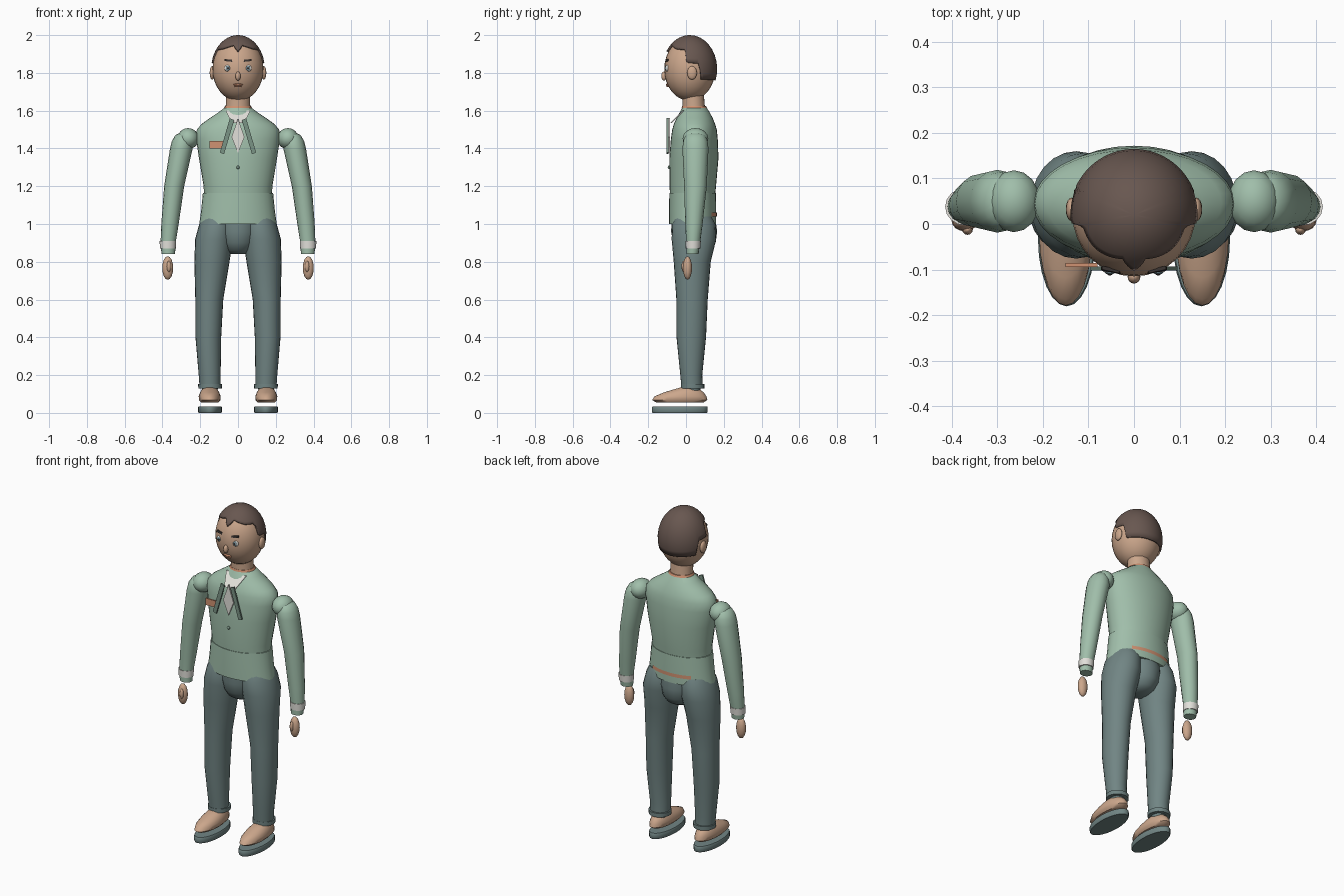
import bpy, bmesh, math
from mathutils import Vector, Matrix

cube = bpy.data.objects.get("Cube")
if cube:
    bpy.data.objects.remove(cube, do_unlink=True)


def make_material(name, rgb):
    # 8-bit display colour converted to linear
    lin = [((c / 255 + 0.055) / 1.055) ** 2.4 for c in rgb] + [1]
    m = bpy.data.materials.new(name)
    m.use_nodes = True
    m.diffuse_color = lin
    m.node_tree.nodes["Principled BSDF"].inputs["Base Color"].default_value = lin
    return m


JACKET = make_material("sage_green", (160, 190, 170))
TROUSER = make_material("slate_grey", (113, 133, 132))
LAPEL = make_material("dark_sage", (122, 147, 133))
SKIN = make_material("skin", (204, 167, 140))
HAIR = make_material("brown_hair", (104, 87, 80))
WHITE = make_material("off_white", (226, 224, 218))
ORANGE = make_material("dusty_orange", (208, 146, 114))
EYE = make_material("eye_blue_grey", (120, 145, 155))
DARK = make_material("near_black", (58, 52, 50))


def finish(name, bm, mat, angle=45):
    bmesh.ops.recalc_face_normals(bm, faces=bm.faces)
    mesh = bpy.data.meshes.new(name)
    bm.to_mesh(mesh)
    bm.free()
    mesh.materials.append(mat)
    obj = bpy.data.objects.new(name, mesh)
    bpy.context.collection.objects.link(obj)
    bpy.ops.object.select_all(action="DESELECT")
    obj.select_set(True)
    bpy.context.view_layer.objects.active = obj
    bpy.ops.object.shade_smooth_by_angle(angle=math.radians(angle))
    return obj


def loft(name, rings, mat, side=1, seg=24, keep=None):
    """Stack ellipses given as (z, centre x, centre y, radius x, radius y)."""
    bm = bmesh.new()
    rows = []
    for z, cx, cy, rx, ry in rings:
        rows.append([bm.verts.new((side * cx + rx * math.cos(a), cy + ry * math.sin(a), z))
                     for a in (math.tau * i / seg for i in range(seg))])
    for a, b in zip(rows, rows[1:]):
        for i in range(seg):
            j = (i + 1) % seg
            bm.faces.new((a[i], a[j], b[j], b[i]))
    if keep:
        gone = [f for f in bm.faces if not keep(f.calc_center_median())]
        bmesh.ops.delete(bm, geom=gone, context="FACES")
    else:
        bm.faces.new(rows[0])
        bm.faces.new(rows[-1])
    return finish(name, bm, mat)


def ball(name, centre, radii, mat, seg=24):
    bm = bmesh.new()
    bmesh.ops.create_uvsphere(bm, u_segments=seg, v_segments=seg // 2, radius=1,
                              matrix=Matrix.LocRotScale(Vector(centre), None, Vector(radii)))
    return finish(name, bm, mat)


def plate(name, outline, mat, thickness=0.008):
    """Flat outline of 3D points, thickened towards the back."""
    bm = bmesh.new()
    face = bm.faces.new([bm.verts.new(p) for p in outline])
    new = bmesh.ops.extrude_face_region(bm, geom=[face])["geom"]
    bmesh.ops.translate(bm, vec=(0, thickness, 0),
                        verts=[v for v in new if isinstance(v, bmesh.types.BMVert)])
    return finish(name, bm, mat, 30)


# Torso and jacket skirt
loft("jacket_body", [(1.16, 0, .035, .180, .120), (1.2, 0, .036, .182, .123),
                     (1.35, 0, .042, .207, .130), (1.45, 0, .044, .222, .124),
                     (1.5, 0, .045, .218, .118), (1.53, 0, .045, .192, .109),
                     (1.56, 0, .046, .150, .096), (1.59, 0, .046, .105, .080),
                     (1.62, 0, .045, .066, .062)], JACKET, seg=32)
loft("jacket_skirt", [(1.0, 0, .035, .205, .125), (1.08, 0, .035, .194, .125),
                      (1.165, 0, .035, .186, .123)], JACKET, seg=32)
loft("back_stripe", [(1.04, 0, .035, .203, .128), (1.06, 0, .035, .200, .128)], ORANGE,
     seg=64, keep=lambda c: c.y > 0 and abs(c.x) < .13)
loft("pelvis", [(.84, 0, .045, .045, .05), (.86, 0, .045, .075, .085),
                (.90, 0, .045, .098, .112), (.96, 0, .043, .112, .122),
                (1.03, 0, .04, .115, .115)], TROUSER)

# Neck and collar line
loft("neck", [(1.59, 0, .042, .068, .062), (1.64, 0, .04, .064, .058),
              (1.72, 0, .035, .064, .058)], SKIN)
loft("collar_line", [(1.614, 0, .044, .074, .067), (1.625, 0, .043, .068, .063)], ORANGE)

# Shirt front, lapels, badge and button
plate("shirt_collar", [(-.065, -.018, 1.6), (-.035, -.082, 1.535),
                       (.035, -.082, 1.535), (.065, -.018, 1.6)], WHITE)
plate("shirt_front", [(0, -.092, 1.56), (-.034, -.092, 1.46),
                      (0, -.092, 1.375), (.034, -.092, 1.46)], WHITE)
for s, side in ((1, "left"), (-1, "right")):
    plate(side + "_lapel", [(s * .02, -.102, 1.55), (s * .043, -.102, 1.56),
                            (s * .096, -.102, 1.378), (s * .074, -.102, 1.37)], LAPEL, .009)
plate("badge", [(-.15, -.094, 1.4), (-.08, -.094, 1.4),
                (-.08, -.094, 1.44), (-.15, -.094, 1.44)], ORANGE)
ball("button", (0, -.09, 1.3), (.009, .007, .009), LAPEL, 12)

# Head and face
ball("head", (0, .02, 1.82), (.135, .135, .168), SKIN, 32)
ball("nose", (0, -.116, 1.783), (.014, .015, .024), SKIN, 16)
ball("upper_lip", (0, -.098, 1.738), (.027, .009, .006), ORANGE, 12)
ball("lower_lip", (0, -.095, 1.729), (.02, .009, .005), ORANGE, 12)
for s, side in ((1, "left"), (-1, "right")):
    ball(side + "_eye", (s * .053, -.099, 1.825), (.019, .009, .018), WHITE, 16)
    ball(side + "_iris", (s * .053, -.105, 1.825), (.012, .006, .013), EYE, 16)
    ball(side + "_pupil", (s * .053, -.110, 1.825), (.006, .003, .006), DARK, 12)
    plate(side + "_brow", [(s * .03, -.11, 1.858), (s * .072, -.102, 1.863),
                           (s * .07, -.1, 1.873), (s * .032, -.108, 1.87)], DARK)
    ball(side + "_ear", (s * .137, .032, 1.8), (.013, .026, .036), SKIN, 16)

# Hair cap: hairline height by angle away from the face
HAIRLINE = [(0, 1.915), (15, 1.95), (50, 1.93), (78, 1.925), (83, 1.855),
            (111, 1.85), (115, 1.765), (181, 1.76)]


def hairline(deg):
    for (a, za), (b, zb) in zip(HAIRLINE, HAIRLINE[1:]):
        if deg <= b:
            return za + (zb - za) * (deg - a) / (b - a)


bm = bmesh.new()
columns, rows = 96, 10
grid = []
for i in range(columns):
    az = 360 * i / columns
    low = math.asin((hairline(min(az, 360 - az)) - 1.82) / .18)
    t = math.radians(az)
    col = []
    for j in range(rows + 1):
        e = low + (math.pi / 2 - low) * j / rows
        col.append(bm.verts.new((.142 * math.sin(t) * math.cos(e),
                                 .02 - .145 * math.cos(t) * math.cos(e),
                                 1.82 + .18 * math.sin(e))))
    grid.append(col)
for i in range(columns):
    a, b = grid[i], grid[(i + 1) % columns]
    for j in range(rows):
        bm.faces.new((a[j], b[j], b[j + 1], a[j + 1]))
bmesh.ops.remove_doubles(bm, verts=bm.verts, dist=.0001)
hair = finish("hair", bm, HAIR)
shell = hair.modifiers.new("thickness", "SOLIDIFY")
shell.thickness = .012
shell.offset = -1

# Limbs, built once for each side
for s, side in ((1, "left"), (-1, "right")):
    ball(side + "_shoulder", (s * .264, .05, 1.452), (.057, .068, .056), JACKET, 16)
    loft(side + "_sleeve", [(1.482, .288, .05, .02, .025), (1.47, .29, .05, .042, .05),
                            (1.44, .294, .05, .056, .064), (1.4, .3, .05, .060, .069),
                            (1.2, .338, .05, .053, .060), (1.0, .36, .042, .046, .046),
                            (.9, .370, .038, .040, .037), (.84, .369, .034, .036, .032)],
         JACKET, s, 16)
    loft(side + "_shirt_cuff", [(.87, .371, .037, .042, .039), (.91, .371, .038, .044, .041)],
         WHITE, s, 16)
    ball(side + "_hand", (s * .372, .008, .767), (.029, .024, .062), SKIN, 16)
    ball(side + "_thumb", (s * .366, -.012, .775), (.012, .012, .03), SKIN, 12)
    loft(side + "_leg", [(1.04, .112, .04, .075, .095), (1.0, .115, .041, .09, .114),
                         (.92, .127, .042, .1, .118), (.8, .138, .033, .093, .098),
                         (.6, .152, .032, .074, .083), (.4, .157, .028, .068, .078),
                         (.2, .15, .028, .058, .058), (.13, .148, .032, .055, .056)],
         TROUSER, s)
    loft(side + "_trouser_cuff", [(.128, .148, .035, .062, .062),
                                  (.152, .148, .035, .063, .062)], TROUSER, s)
    loft(side + "_ankle", [(.095, .148, .035, .036, .036), (.13, .148, .035, .042, .042)],
         TROUSER, s, 16)
    loft(side + "_shoe", [(.055, .15, -.033, .046, .125), (.068, .15, -.033, .057, .146),
                          (.088, .15, -.029, .058, .137), (.108, .15, -.012, .051, .106),
                          (.124, .15, .004, .041, .07), (.136, .15, .012, .026, .036)],
         SKIN, s)
    loft(side + "_sole", [(0, .148, -.033, .06, .144), (.006, .148, -.033, .063, .148),
                          (.029, .148, -.033, .063, .148), (.035, .148, -.033, .06, .144)],
         TROUSER, s)
